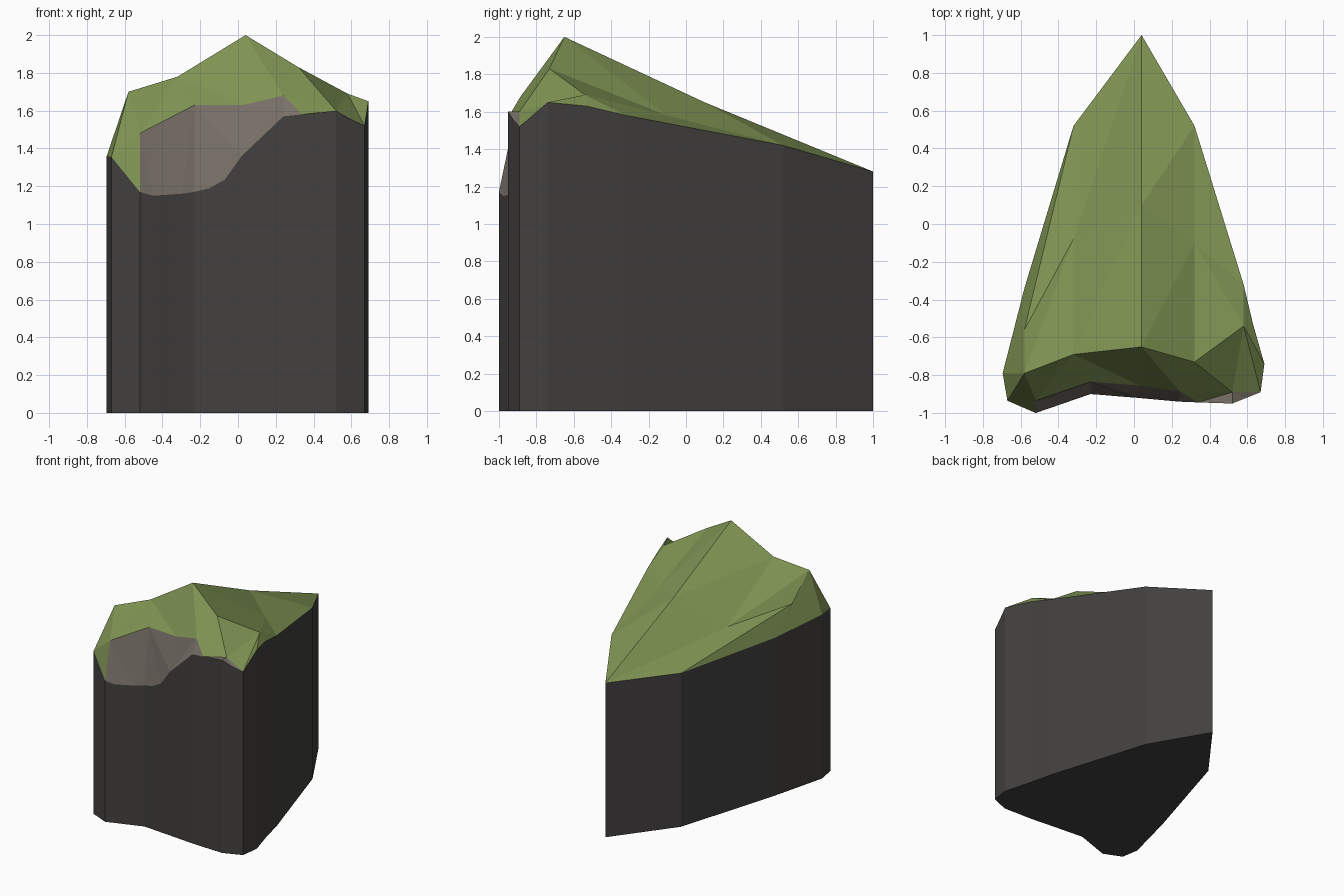
import bpy

if "Cube" in bpy.data.objects:
    bpy.data.objects.remove(bpy.data.objects["Cube"])


def material(name, rgb):
    m = bpy.data.materials.new(name)
    m.diffuse_color = (*rgb, 1)
    m.use_nodes = True
    m.node_tree.nodes["Principled BSDF"].inputs["Base Color"].default_value = m.diffuse_color
    return m


def strip(a, b):
    """Triangles joining two rows of points that both run along +x."""
    tris, i, j = [], 0, 0
    while i < len(a) - 1 or j < len(b) - 1:
        step_a = j == len(b) - 1 or (i < len(a) - 1 and a[i + 1][0] <= b[j + 1][0])
        if step_a:
            tri = (a[i], a[i + 1], b[j])
            i += 1
        else:
            tri = (a[i], b[j + 1], b[j])
            j += 1
        if len(set(tri)) == 3:
            tris.append(tri)
    return tris


def fan(*pts):
    return [(pts[0], pts[i], pts[i + 1]) for i in range(1, len(pts) - 1)]


def build(name, faces, mat, outward=None):
    """Weld faces given by points; faces are turned towards the outward axis."""
    index, polys = {}, []
    for f in faces:
        polys.append([index.setdefault(p, len(index)) for p in f])
    me = bpy.data.meshes.new(name)
    me.from_pydata(list(index), [], polys)
    if outward:
        axis, sign = outward
        for p in me.polygons:
            if p.normal[axis] * sign < 0:
                p.flip()
    me.update()
    me.materials.append(mat)
    ob = bpy.data.objects.new(name, me)
    bpy.context.collection.objects.link(ob)
    return ob


grass = material("grass", (0.21, 0.29, 0.085))
dark = material("dark_stone", (0.055, 0.052, 0.05))
tan = material("bare_stone", (0.19, 0.165, 0.14))

# Rim of the cliff, running counter-clockwise
patch_low = [(-.52, -1, 1.17), (-.45, -.976, 1.15), (-.30, -.924, 1.16), (-.23, -.90, 1.17),
             (-.15, -.906, 1.19), (-.07, -.913, 1.235), (.02, -.92, 1.36), (.24, -.94, 1.57)]
tip, lip, dip = (.34, -.944, 1.58), (.52, -.95, 1.60), (.59, -.922, 1.555)
corner, right, right_mid = (.67, -.89, 1.52), (.69, -.74, 1.65), (.63, -.53, 1.63)
back = [(-.58, -.34, 1.31), (-.32, .52, 1.275), (.04, 1, 1.28), (.32, .52, 1.42), (.58, -.32, 1.58)]
left, left_front = (-.695, -.79, 1.36), (-.67, -.935, 1.355)

# Rows across the grassy top
ridge = [(-.58, -.79, 1.70), (-.32, -.69, 1.78), (.04, -.65, 2.0), (.32, -.73, 1.83), (.58, -.54, 1.69)]
mid = [(-.58, -.56, 1.506), (-.32, -.08, 1.43), (.04, .10, 1.65), (.32, -.10, 1.58), ridge[-1]]
front = [(-.52, -.935, 1.48), (-.23, -.835, 1.63), (.03, -.855, 1.63), (.24, -.885, 1.68), (.52, -.89, 1.60)]

# Cliff walls and underside
rim = patch_low + [tip, lip, dip, corner, right, right_mid] + back[::-1] + [left, left_front]
foot = [(x, y, 0.0) for x, y, z in rim]
n = len(rim)
walls = [(foot[i], foot[(i + 1) % n], rim[(i + 1) % n], rim[i]) for i in range(n)]
build("cliff_wall", walls + [tuple(reversed(foot))], dark)

# Grass cap
cap = strip(back, mid) + strip(mid, ridge) + strip(ridge, front)
cap += fan(ridge[0], left, back[0], mid[0])
cap += fan(ridge[0], left, left_front, front[0]) + [(left_front, patch_low[0], front[0])]
cap += fan(ridge[-1], back[-1], right_mid, right, corner, front[-1])
cap += [(front[3], tip, front[4])]
build("grass_cap", cap, grass, (2, 1))

# Bare stone on the front edge
bare = strip(front[:4], patch_low) + [(patch_low[-1], tip, front[3])]
bare += fan(front[4], tip, lip, dip, corner)
build("bare_stone_patch", bare, tan, (1, -1))
